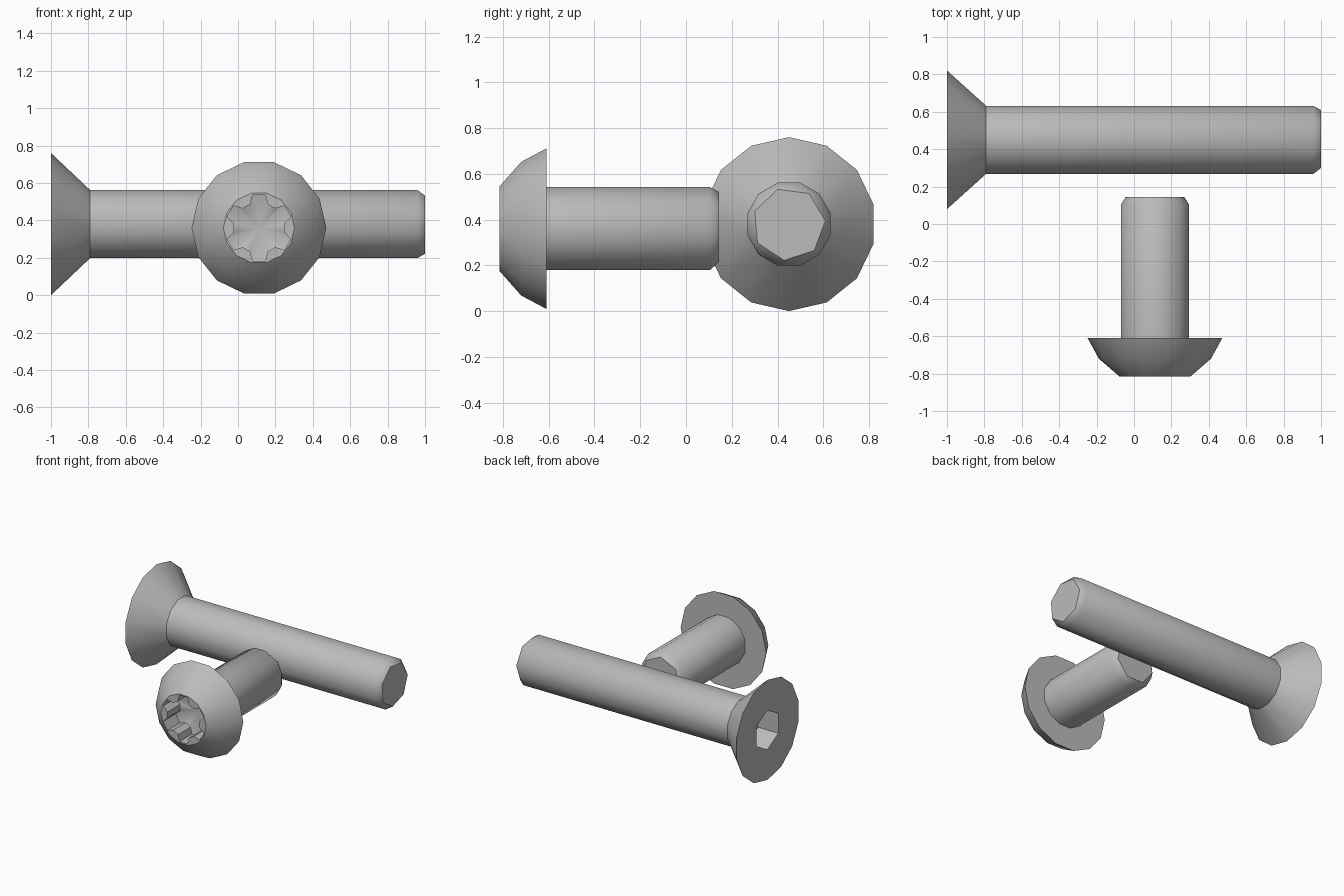
import bpy
import bmesh
from math import cos, sin, pi, radians

cube = bpy.data.objects.get("Cube")
if cube:
    bpy.data.objects.remove(cube)

steel = bpy.data.materials.new("steel grey")
steel.use_nodes = True
steel.diffuse_color = (0.5, 0.5, 0.5, 1)
steel.node_tree.nodes["Principled BSDF"].inputs["Base Color"].default_value = (0.5, 0.5, 0.5, 1)


def place(axis, a, b, along):
    """Point with cross-section position (a, b) on a screw lying along axis."""
    return (along, a, b) if axis == "x" else (a, along, b)


def finish(name, bm):
    bmesh.ops.recalc_face_normals(bm, faces=bm.faces[:])
    mesh = bpy.data.meshes.new(name)
    bm.to_mesh(mesh)
    bm.free()
    mesh.materials.append(steel)
    obj = bpy.data.objects.new(name, mesh)
    bpy.context.collection.objects.link(obj)
    return obj


def hull_solid(name, axis, centre, rings):
    """Convex solid through rings of (position, radius, sides, phase in degrees)."""
    bm = bmesh.new()
    for along, radius, sides, phase in rings:
        for i in range(sides):
            t = radians(phase) + 2 * pi * i / sides
            bm.verts.new(place(axis, centre[0] + radius * cos(t), centre[1] + radius * sin(t), along))
    bmesh.ops.convex_hull(bm, input=bm.verts[:])
    bmesh.ops.dissolve_limit(bm, angle_limit=radians(0.5), verts=bm.verts[:], edges=bm.edges[:])
    return finish(name, bm)


def socket_cutter(axis, centre, outline, start, depth, point):
    """Prism with a shallow pointed bottom, from an outline of (angle, radius)."""
    bm = bmesh.new()
    loops = [[bm.verts.new(place(axis, centre[0] + r * cos(radians(t)), centre[1] + r * sin(radians(t)), along))
              for t, r in outline] for along in (start - 0.05, start + depth)]
    tip = bm.verts.new(place(axis, *centre, start + depth + point))
    bm.faces.new(loops[0])
    for i in range(len(outline)):
        j = (i + 1) % len(outline)
        bm.faces.new((loops[0][i], loops[0][j], loops[1][j], loops[1][i]))
        bm.faces.new((loops[1][i], loops[1][j], tip))
    return finish("socket_cutter", bm)


def activate(obj):
    bpy.ops.object.select_all(action="DESELECT")
    obj.select_set(True)
    bpy.context.view_layer.objects.active = obj


def cut(obj, cutter):
    cutter.hide_render = True
    mod = obj.modifiers.new("socket", "BOOLEAN")
    mod.operation = "DIFFERENCE"
    mod.solver = "EXACT"
    mod.object = cutter
    activate(obj)
    bpy.ops.object.modifier_apply(modifier=mod.name)
    bpy.data.objects.remove(cutter)


# Long countersunk screw with a hexagonal socket
c = (0.45, 0.38)
flat_head = hull_solid("countersunk_head", "x", c, [(-1, 0.38, 14, 90), (-0.79, 0.188, 12, 15)])
cut(flat_head, socket_cutter("x", c, [(30 + 60 * i, 0.15) for i in range(6)], -1, 0.17, 0.02))
long_shaft = hull_solid("long_shaft", "x", c,
                        [(-0.795, 0.188, 12, 15), (0.96, 0.188, 12, 15), (1, 0.16, 7, 108)])

# Short round-headed screw with a six-lobed socket
c = (0.112, 0.36)
round_head = hull_solid("round_head", "y", c,
                        [(-0.815, 0.19, 14, 0), (-0.72, 0.3, 14, 0), (-0.61, 0.36, 14, 0)])
lobes = [(60 * i + 30 + a, r) for i in range(6)
         for a, r in ((-20, 0.135), (-11, 0.18), (11, 0.18), (20, 0.135))]
cut(round_head, socket_cutter("y", c, lobes, -0.815, 0.15, 0.04))
short_shaft = hull_solid("short_shaft", "y", c,
                         [(-0.615, 0.188, 12, 15), (0.105, 0.188, 12, 15), (0.145, 0.16, 7, 90)])

# Smooth the round sides, keep rims and sockets crisp
for part in (flat_head, long_shaft, round_head, short_shaft):
    activate(part)
    bpy.ops.object.shade_smooth_by_angle(angle=radians(35))
